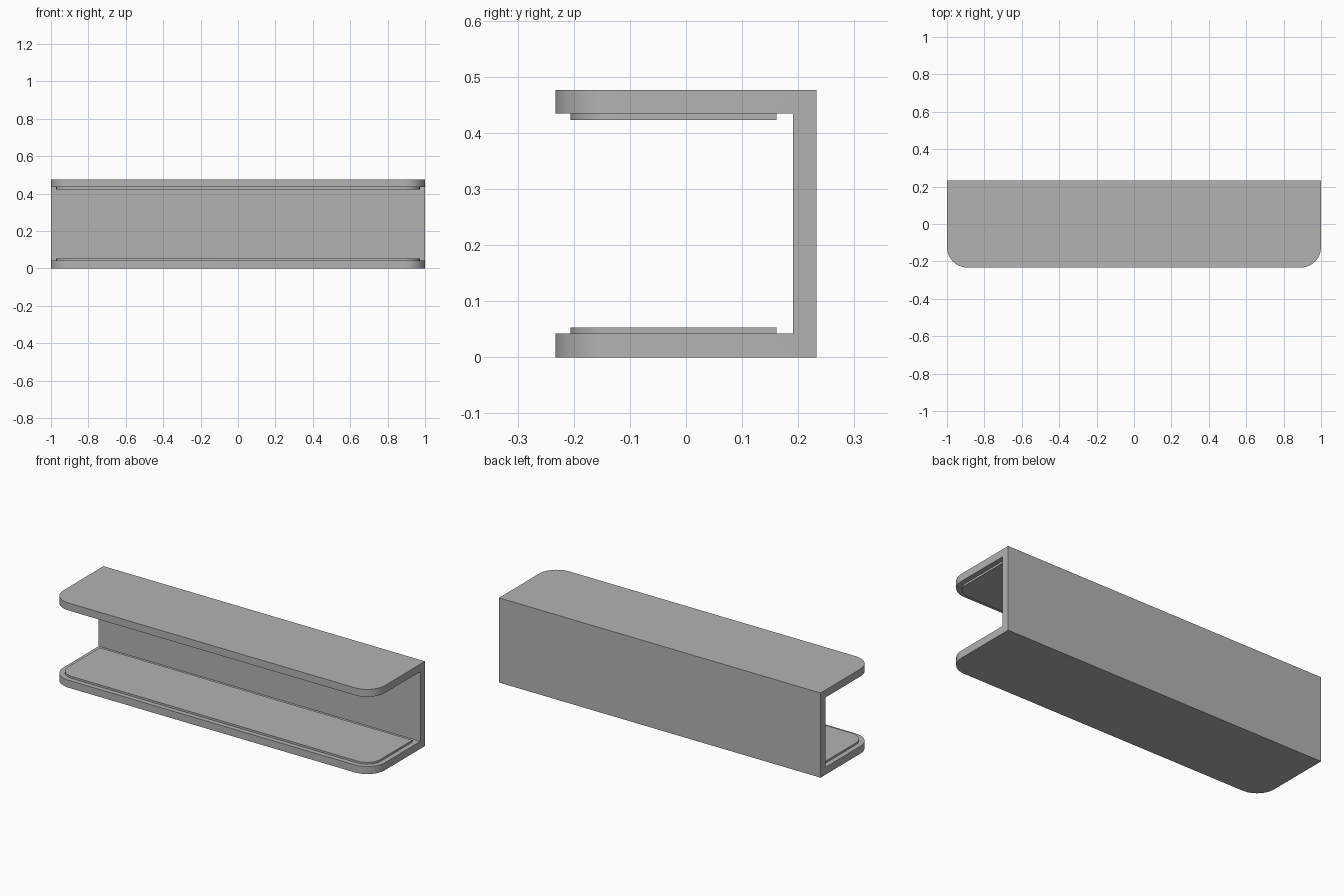
import bpy
import bmesh

if "Cube" in bpy.data.objects:
    bpy.data.objects.remove(bpy.data.objects["Cube"], do_unlink=True)

HALF_X, HALF_Y, HEIGHT = 1.0, 0.233, 0.476
WALL = 0.042
PAD_X, PAD_FRONT, PAD_BACK, PAD_THICK = 0.972, -0.206, 0.161, 0.011

# Single grey finish
GREY = (0.45, 0.45, 0.45, 1.0)
grey = bpy.data.materials.new("matte_grey")
grey.use_nodes = True
grey.diffuse_color = GREY
bsdf = next(n for n in grey.node_tree.nodes if n.type == "BSDF_PRINCIPLED")
bsdf.inputs["Base Color"].default_value = GREY
bsdf.inputs["Roughness"].default_value = 0.6


def extruded_part(name, profile, half_x, radius):
    """Sweep a (y, z) profile along x and round its upright front corners."""
    bm = bmesh.new()
    face = bm.faces.new([bm.verts.new((-half_x, y, z)) for y, z in profile])
    swept = bmesh.ops.extrude_face_region(bm, geom=[face])
    moved = [g for g in swept["geom"] if isinstance(g, bmesh.types.BMVert)]
    bmesh.ops.translate(bm, verts=moved, vec=(2 * half_x, 0, 0))
    bmesh.ops.recalc_face_normals(bm, faces=bm.faces[:])

    front = min(y for y, z in profile)
    corners = [e for e in bm.edges
               if all(abs(v.co.y - front) < 1e-5 for v in e.verts)
               and abs(e.verts[0].co.x - e.verts[1].co.x) < 1e-5]
    bmesh.ops.bevel(bm, geom=corners, offset=radius, offset_type="OFFSET",
                    segments=12, profile=0.5, affect="EDGES")
    bmesh.ops.recalc_face_normals(bm, faces=bm.faces[:])

    mesh = bpy.data.meshes.new(name)
    bm.to_mesh(mesh)
    bm.free()
    mesh.materials.append(grey)
    obj = bpy.data.objects.new(name, mesh)
    bpy.context.collection.objects.link(obj)
    bpy.ops.object.select_all(action="DESELECT")
    obj.select_set(True)
    bpy.context.view_layer.objects.active = obj
    bpy.ops.object.shade_smooth_by_angle(angle=0.5)
    return obj


# Channel body: back panel with a shelf at the bottom and the top
inner_y = HALF_Y - WALL
channel = [(-HALF_Y, 0), (HALF_Y, 0), (HALF_Y, HEIGHT), (-HALF_Y, HEIGHT),
           (-HALF_Y, HEIGHT - WALL), (inner_y, HEIGHT - WALL),
           (inner_y, WALL), (-HALF_Y, WALL)]
extruded_part("channel_body", channel, HALF_X, 0.11)

# Thin raised pads on the inner faces of both shelves
for name, low in (("lower_pad", WALL),
                  ("upper_pad", HEIGHT - WALL - PAD_THICK)):
    high = low + PAD_THICK
    rectangle = [(PAD_FRONT, low), (PAD_BACK, low),
                 (PAD_BACK, high), (PAD_FRONT, high)]
    extruded_part(name, rectangle, PAD_X, 0.085)
